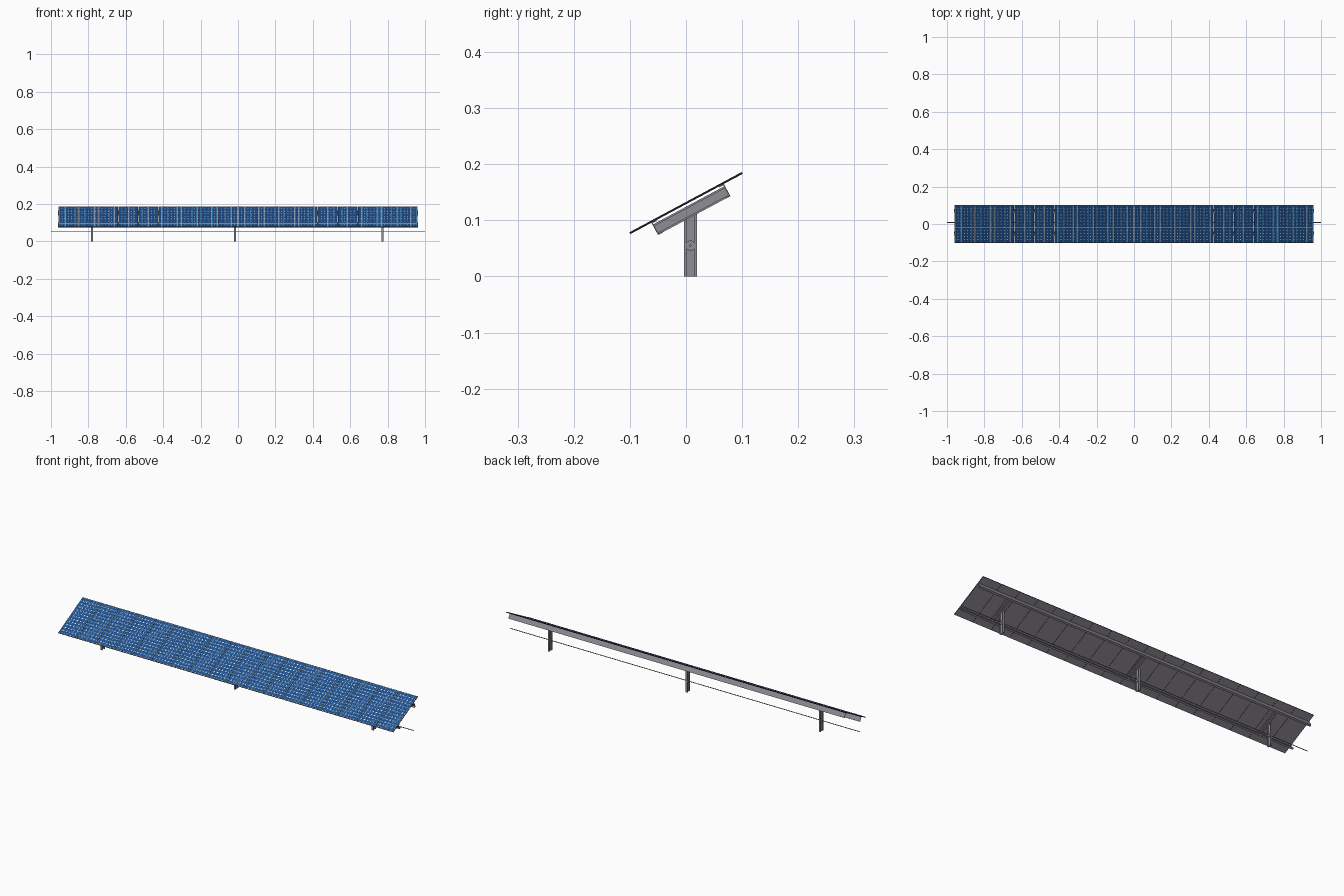
import bpy, bmesh, math
from mathutils import Matrix

if "Cube" in bpy.data.objects:
    bpy.data.objects.remove(bpy.data.objects["Cube"])

TILT = Matrix.Translation((0, 0, 0.131)) @ Matrix.Rotation(math.radians(28.2), 4, 'X')
FLAT = Matrix.Identity(4)


def material(name, rgb):
    m = bpy.data.materials.new(name)
    m.diffuse_color = (*rgb, 1)
    m.use_nodes = True
    m.node_tree.nodes["Principled BSDF"].inputs["Base Color"].default_value = m.diffuse_color
    return m


steel = material("galvanised steel", (0.28, 0.262, 0.30))
dark = material("black frame", (0.012, 0.012, 0.014))
backing = material("white backing", (0.80, 0.80, 0.77))
cell_blue = material("cell blue", (0.012, 0.072, 0.25))
strip_blue = material("light blue strip", (0.07, 0.30, 0.58))


def finish(name, bm, mats, frame=FLAT):
    me = bpy.data.meshes.new(name)
    bm.to_mesh(me)
    bm.free()
    for m in mats:
        me.materials.append(m)
    ob = bpy.data.objects.new(name, me)
    ob.matrix_world = frame
    bpy.context.collection.objects.link(ob)
    return ob


def prism(name, points, vec, mats, frame=FLAT):
    """Extrude a closed 3D outline along vec."""
    bm = bmesh.new()
    face = bm.faces.new([bm.verts.new(p) for p in points])
    new = bmesh.ops.extrude_face_region(bm, geom=[face])["geom"]
    bmesh.ops.translate(bm, vec=vec, verts=[v for v in new if isinstance(v, bmesh.types.BMVert)])
    bmesh.ops.recalc_face_normals(bm, faces=bm.faces[:])
    return finish(name, bm, mats, frame)


def channel(w, h, web, t):
    """C outline: web at a=0, flanges to a=w, height 0..h."""
    return [(0, 0), (w, 0), (w, t), (web, t), (web, h - t), (w, h - t), (w, h), (0, h)]


def i_beam(w, h, web, t):
    a, b, c = w / 2, h / 2, web / 2
    right = [(a, -b), (a, -b + t), (c, -b + t), (c, b - t), (a, b - t), (a, b)]
    return right + [(-x, y) for x, y in reversed(right)]


# Solar panels: black-edged tray, white sheet, 6 x 12 clipped cells, light strips
COUNT, W, H = 18, 1.92 / 18, 0.227
NX, NY = 6, 12
GAP, EDGE, CLIP = 0.0006, 0.0016, 0.0028


def flat_face(bm, outline, z, index):
    f = bm.faces.new([bm.verts.new((x, y, z)) for x, y in outline])
    f.material_index = index


def rect(l, b, r, t):
    return [(l, b), (r, b), (r, t), (l, t)]


def solar_panel(i):
    x0 = -0.96 + i * W
    xa, xb, ya, yb = x0 + 0.0005, x0 + W - 0.0005, -H / 2, H / 2
    tray = prism(f"panel_tray_{i}", [(x, y, -0.002) for x, y in rect(xa, ya, xb, yb)],
                 (0, 0, 0.0036), [dark, steel], TILT)
    for p in tray.data.polygons:  # grey underside, black rim
        p.material_index = 1 if p.normal.z < -0.5 else 0
    bm = bmesh.new()
    e = EDGE / 2
    flat_face(bm, rect(xa + e, ya + e, xb - e, yb - e), 0.0018, 0)
    cw, ch = (xb - xa - 2 * EDGE) / NX, (yb - ya - 2 * EDGE) / NY
    for c in range(NX):
        left = xa + EDGE + c * cw
        for r in range(NY):
            l, b = left + GAP / 2, ya + EDGE + r * ch + GAP / 2
            rt, tp, k = l + cw - GAP, b + ch - GAP, CLIP
            flat_face(bm, [(l + k, b), (rt - k, b), (rt, b + k), (rt, tp - k),
                           (rt - k, tp), (l + k, tp), (l, tp - k), (l, b + k)], 0.0021, 1)
        for s in (0.3, 0.7):
            m = left + s * cw
            flat_face(bm, rect(m - 0.0003, ya + EDGE, m + 0.0003, yb - EDGE), 0.0023, 2)
    finish(f"panel_cells_{i}", bm, [backing, cell_blue, strip_blue], TILT)


for i in range(COUNT):
    solar_panel(i)

# Long purlins under the panels, open sides facing inwards
for name, u, s in (("lower_purlin", -0.071, 1), ("upper_purlin", 0.0755, -1)):
    prof = [(-0.962, u + s * a, -0.0268 + b) for a, b in channel(0.010, 0.0248, 0.0018, 0.0018)]
    prism(name, prof, (1.924, 0, 0), [steel], TILT)


def cylinder(name, x, length, radius, sides):
    bm = bmesh.new()
    bmesh.ops.create_cone(bm, cap_ends=True, segments=sides, radius1=radius, radius2=radius, depth=length,
                          matrix=Matrix.Translation((x, 0.008, 0.055)) @ Matrix.Rotation(math.pi / 2, 4, 'Y'))
    ob = finish(name, bm, [steel])
    for p in ob.data.polygons:
        p.use_smooth = len(p.vertices) == 4


# Posts, sloping rafters and rod collars
for i, x in enumerate((-0.78, -0.016, 0.773)):
    prism(f"post_{i}", [(x + a, 0.008 + b, 0) for a, b in i_beam(0.010, 0.023, 0.002, 0.004)],
          (0, 0, 0.112), [steel])
    prism(f"rafter_{i}", [(x + 0.005 + a, -0.069, -0.0265 + b) for a, b in channel(0.009, 0.0205, 0.002, 0.0035)],
          (0, 0.1425, 0), [steel], TILT)
    cylinder(f"rod_collar_{i}", x, 0.012, 0.009, 24)

# Long rod running through the posts
cylinder("long_rod", 0, 2.0, 0.0018, 16)
